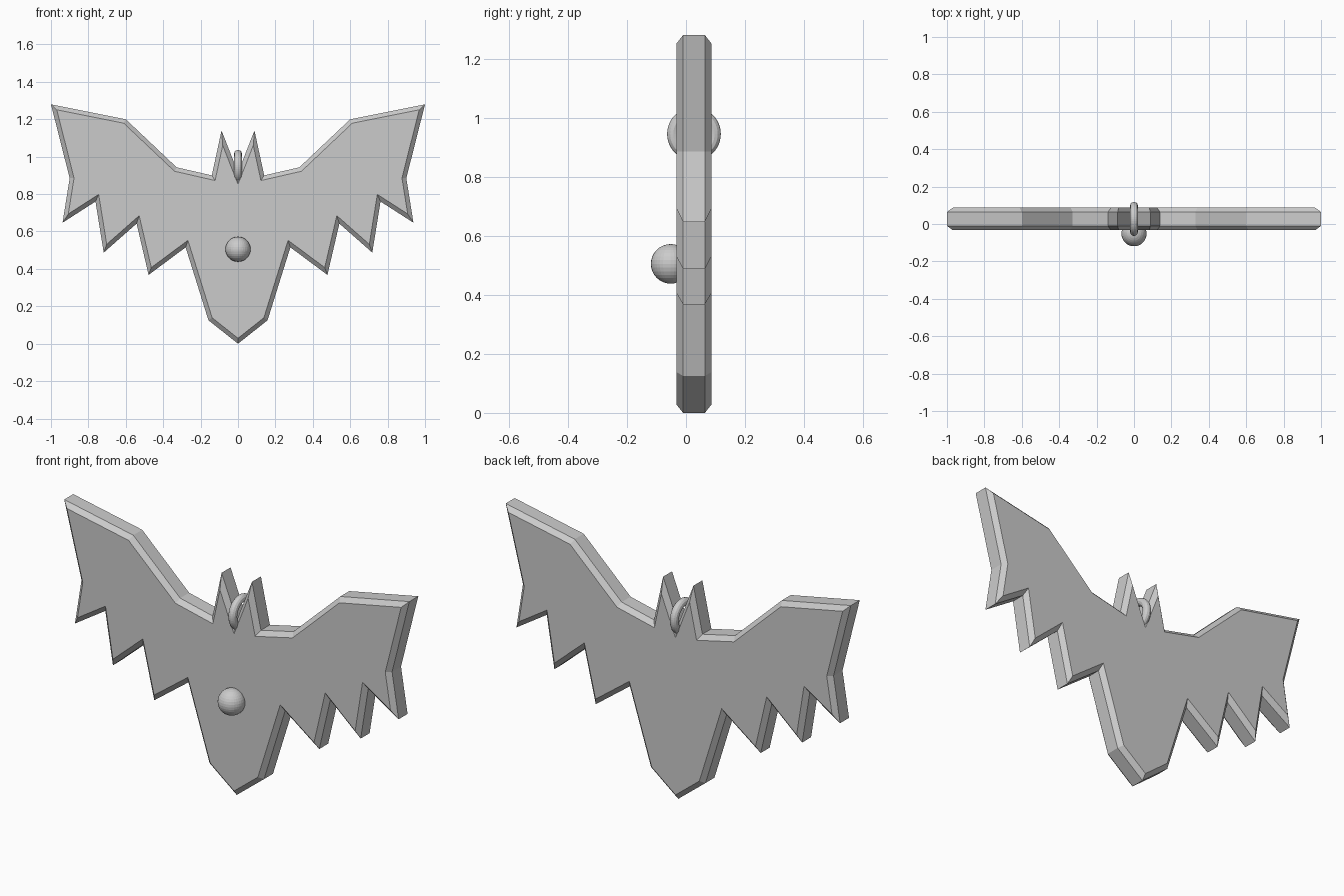
import bpy, bmesh, math
from mathutils import Vector

if "Cube" in bpy.data.objects:
    bpy.data.objects.remove(bpy.data.objects["Cube"])

metal = bpy.data.materials.new("plain_grey")
metal.diffuse_color = (0.6, 0.6, 0.6, 1)
metal.use_nodes = True
metal.node_tree.nodes["Principled BSDF"].inputs["Base Color"].default_value = metal.diffuse_color

# right half of the bat outline (x, z), from tail tip up to the notch between the ears
half = [(0, 0), (.158, .125), (.28, .515), (.478, .368), (.542, .642), (.718, .487),
        (.762, .76), (.938, .647), (.9, .885), (1, 1.28), (.6, 1.2), (.328, .943),
        (.14, .9), (.088, 1.14), (0, .915)]
outline = [Vector(p) for p in half + [(-x, z) for x, z in half[-2:0:-1]]]
BACK, FRONT, BEVEL = .087, -.033, .023


def inset(points, d):
    """Move every edge of a counter-clockwise outline inwards by d."""
    result = []
    for i, p in enumerate(points):
        a = (p - points[i - 1]).normalized()
        b = (points[(i + 1) % len(points)] - p).normalized()
        na, nb = Vector((-a.y, a.x)), Vector((-b.y, b.x))
        result.append(p + (na + nb) * d / (1 + na.dot(nb)))
    return result


# bat body: four outline rings, chamfered at front and back
bm = bmesh.new()
inner = inset(outline, BEVEL)
layers = [(inner, FRONT), (outline, FRONT + BEVEL), (outline, BACK - BEVEL), (inner, BACK)]
rings = [[bm.verts.new((p.x, y, p.y)) for p in pts] for pts, y in layers]
n = len(outline)
for r, s in zip(rings, rings[1:]):
    for i in range(n):
        j = (i + 1) % n
        bm.faces.new((r[i], r[j], s[j], s[i]))
bm.faces.new(rings[0])
bm.faces.new(rings[-1][::-1])
bmesh.ops.recalc_face_normals(bm, faces=bm.faces)
mesh = bpy.data.meshes.new("bat_body")
bm.to_mesh(mesh)
bm.free()
body = bpy.data.objects.new("bat_body", mesh)
bpy.context.collection.objects.link(body)
mesh.materials.append(metal)

# round stud on the chest
bpy.ops.mesh.primitive_uv_sphere_add(segments=32, ring_count=16, radius=.067,
                                     location=(0, -.052, .505))
stud = bpy.context.object
stud.name = "chest_stud"
stud.data.materials.append(metal)

# hanging ring between the ears
bpy.ops.mesh.primitive_torus_add(major_radius=.07, minor_radius=.021, major_segments=48,
                                 minor_segments=12, location=(0, .027, .945),
                                 rotation=(0, math.pi / 2, 0))
ring = bpy.context.object
ring.name = "hanging_ring"
ring.data.materials.append(metal)
